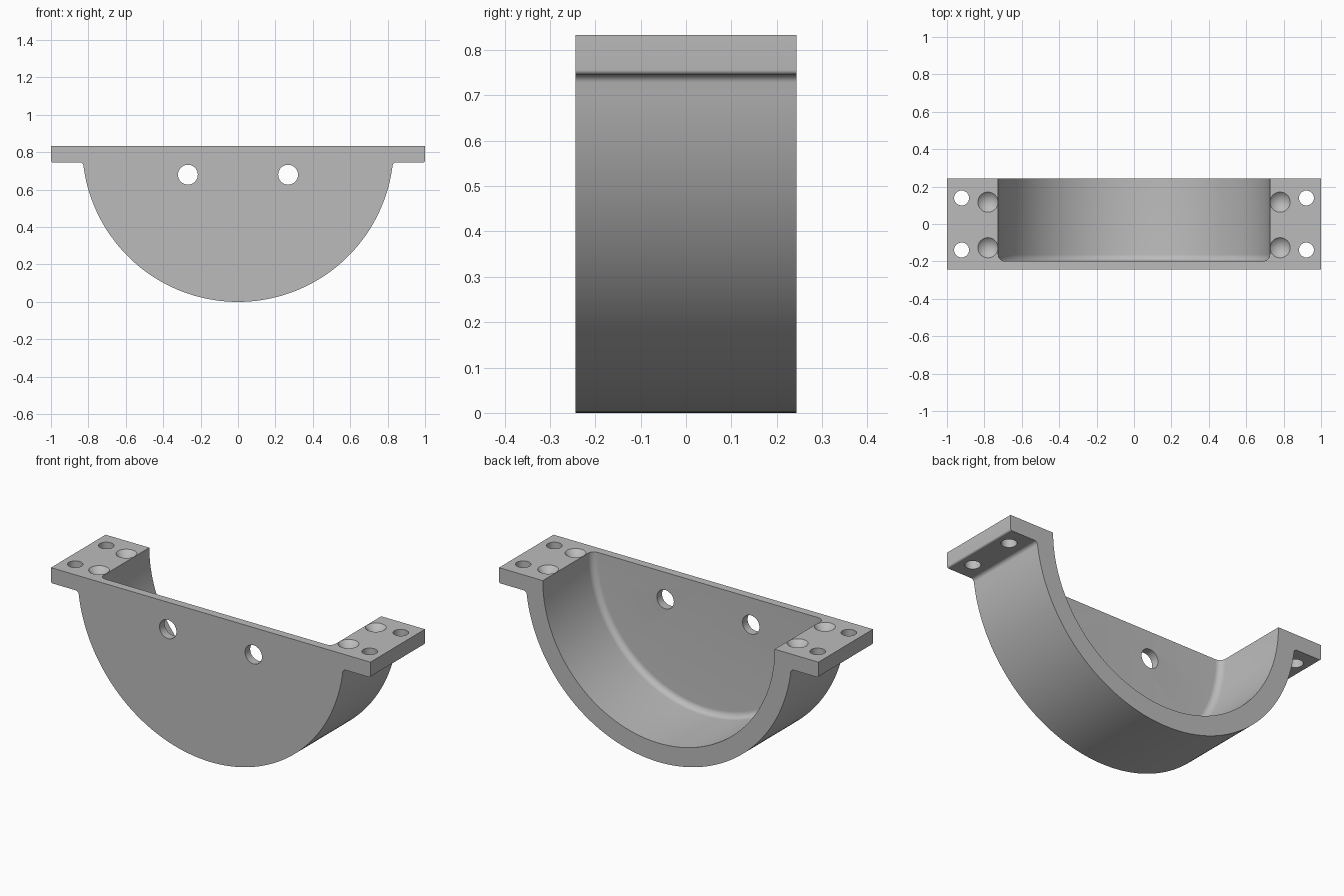
import bpy, bmesh
from math import sin, cos, pi, sqrt, atan2
from mathutils import Matrix, Vector

if "Cube" in bpy.data.objects:
    bpy.data.objects.remove(bpy.data.objects["Cube"])

TOP = 0.833            # rim height, also the outer radius
INNER = 0.726          # cavity radius
HALF = 0.244           # half depth
FLANGE_Z = 0.746       # underside of the flanges
PLATE_Y = -0.198       # inner face of the front plate
FILLET, EDGE, COVE = 0.02, 0.01, 0.035

grey = bpy.data.materials.new("plain grey")
grey.use_nodes = True
grey.diffuse_color = (0.5, 0.5, 0.5, 1)
grey.node_tree.nodes["Principled BSDF"].inputs["Base Color"].default_value = (0.5, 0.5, 0.5, 1)


def arc(cx, cz, r, a0, a1, n):
    return [(cx + r * cos(a0 + (a1 - a0) * i / n), cz + r * sin(a0 + (a1 - a0) * i / n))
            for i in range(n + 1)]


def finish(bm, name):
    bmesh.ops.recalc_face_normals(bm, faces=bm.faces)
    mesh = bpy.data.meshes.new(name)
    bm.to_mesh(mesh)
    bm.free()
    mesh.materials.append(grey)
    obj = bpy.data.objects.new(name, mesh)
    bpy.context.collection.objects.link(obj)
    return obj


def cone_cutter(name, r1, r2, depth, matrix):
    bm = bmesh.new()
    bmesh.ops.create_cone(bm, cap_ends=True, segments=40, radius1=r1, radius2=r2,
                          depth=depth, matrix=matrix)
    return finish(bm, name)


# Half-round body with flanges: right half outline, mirrored, then extruded
fz = FLANGE_Z - FILLET
fx = sqrt((TOP + FILLET) ** 2 - (TOP - fz) ** 2)
root = atan2(fz - TOP, fx)
half = arc(0, TOP, TOP, -pi / 2, root, 56)
half += arc(fx, fz, FILLET, root + pi, pi / 2, 8)[1:]
half += arc(1 - EDGE, FLANGE_Z + EDGE, EDGE, -pi / 2, 0, 5)
half.append((1, TOP))
outline = half + [(-x, z) for x, z in reversed(half[1:])]

bm = bmesh.new()
face = bm.faces.new([bm.verts.new((x, -HALF, z)) for x, z in outline])
side = bmesh.ops.extrude_face_region(bm, geom=[face])["geom"]
bmesh.ops.translate(bm, vec=(0, 2 * HALF, 0),
                    verts=[v for v in side if isinstance(v, bmesh.types.BMVert)])
body = finish(bm, "half_round_housing")

# Cavity: lathed around the depth axis, with a cove against the front plate
profile = [(0, PLATE_Y)]
profile += arc(INNER - COVE, PLATE_Y + COVE, COVE, -pi / 2, 0, 8)
profile += [(INNER, HALF + 0.1), (0, HALF + 0.1)]
bm = bmesh.new()
verts = [bm.verts.new((r, y, TOP)) for r, y in profile]
edges = [bm.edges.new(pair) for pair in zip(verts, verts[1:])]
bmesh.ops.spin(bm, geom=verts + edges, cent=(0, 0, TOP), axis=(0, 1, 0),
               angle=2 * pi, steps=160)
bmesh.ops.remove_doubles(bm, verts=bm.verts, dist=0.0001)
cutters = [finish(bm, "cavity_cutter")]

# Bolt holes, countersinks and front plate holes
SINK_R, SINK_D, OVER = 0.054, 0.054, 0.02
for sx in (-1, 1):
    cutters.append(cone_cutter("plate_hole_cutter", 0.053, 0.053, 0.2,
                               Matrix.Translation((sx * 0.268, -HALF, 0.68))
                               @ Matrix.Rotation(pi / 2, 4, "X")))
    for y in (-0.139, 0.139):
        cutters.append(cone_cutter("bolt_hole_cutter", 0.04, 0.04, 0.4,
                                   Matrix.Translation((sx * 0.922, y, TOP))))
    for y in (-0.127, 0.117):
        height = SINK_D + OVER
        cutters.append(cone_cutter("countersink_cutter", 0, SINK_R * height / SINK_D, height,
                                   Matrix.Translation((sx * 0.781, y, TOP - SINK_D + height / 2))))

bpy.context.view_layer.objects.active = body
for cutter in cutters:
    cutter.hide_render = True
    mod = body.modifiers.new("cut", "BOOLEAN")
    mod.operation = "DIFFERENCE"
    mod.solver = "EXACT"
    mod.object = cutter
    bpy.ops.object.modifier_apply(modifier=mod.name)
    bpy.data.objects.remove(cutter)

# Smooth curved surfaces, crisp edges
bpy.ops.object.select_all(action="DESELECT")
body.select_set(True)
bpy.ops.object.shade_smooth_by_angle(angle=pi / 6)
